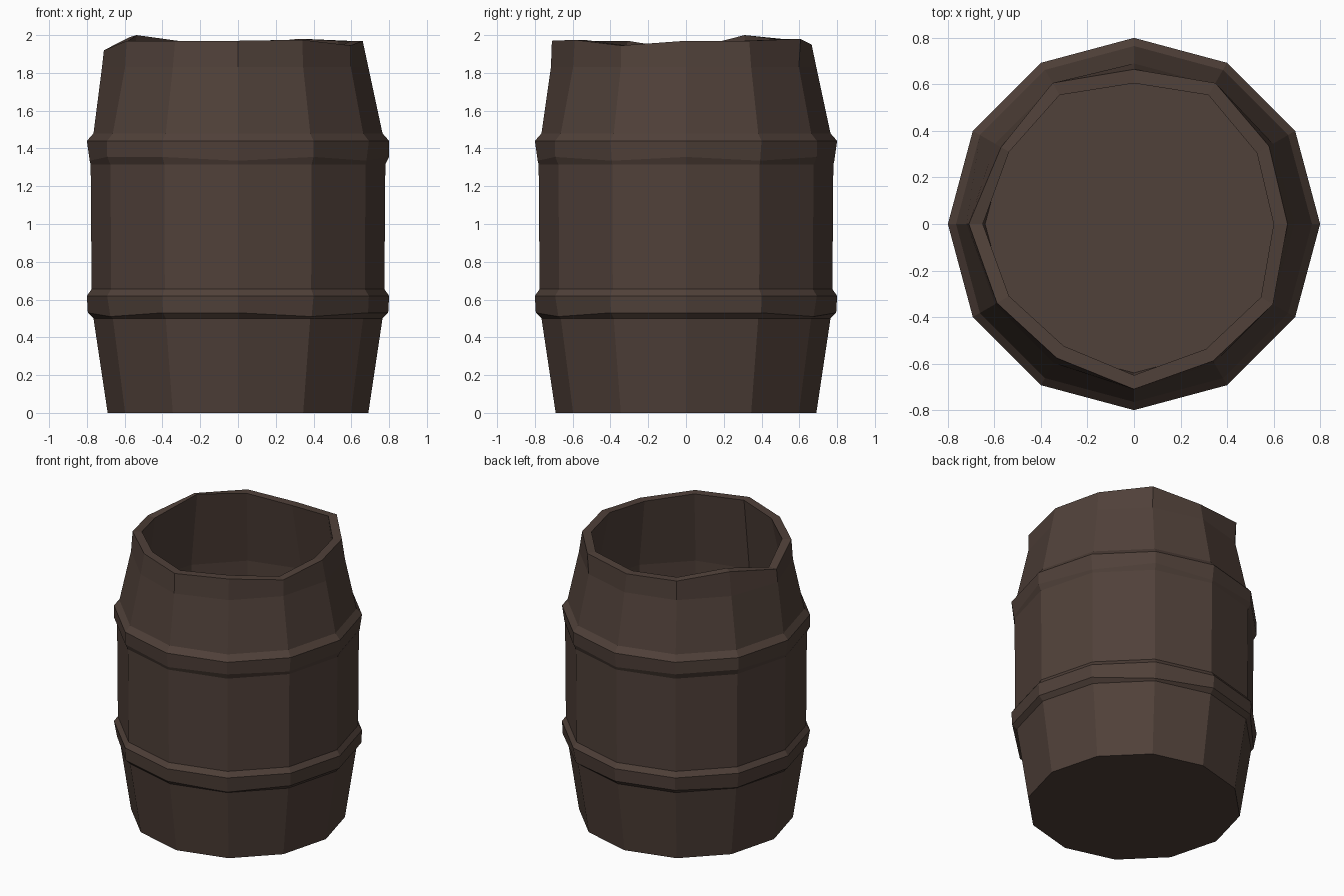
import bpy
import bmesh
from math import cos, sin, pi

if "Cube" in bpy.data.objects:
    bpy.data.objects.remove(bpy.data.objects["Cube"])

SIDES = 12

wood = bpy.data.materials.new("dark_brown_wood")
wood.use_nodes = True
BROWN = (0.08, 0.052, 0.041, 1)
wood.diffuse_color = BROWN
wood.node_tree.nodes["Principled BSDF"].inputs["Base Color"].default_value = BROWN
wood.node_tree.nodes["Principled BSDF"].inputs["Roughness"].default_value = 0.9

# Worn, uneven rim: radius and height of each stave, counter-clockwise from +x
rim_radius = [0.66, 0.67, 0.70, 0.665, 0.70, 0.66, 0.71, 0.68, 0.665, 0.71, 0.68, 0.69]
rim_height = [1.97, 1.97, 1.98, 1.95, 1.97, 1.99, 1.92, 1.97, 1.97, 1.97, 1.975, 1.945]

# Staves where a hoop's lower lip is worn down to the wood
worn_upper = {1, 3, 6, 9, 11}
worn_lower = {2, 5, 7, 10}


def ring(radius, height):
    """Even ring of (radius, height) pairs, one per stave."""
    return [(radius, height)] * SIDES


def lip(radius, height, worn):
    """Lower lip of a hoop, dropping at the worn staves."""
    return [(radius - 0.015, height - 0.02) if i in worn else (radius, height)
            for i in range(SIDES)]


# Outside of the barrel from the foot to below the rim
rings = [
    ring(0.69, 0), ring(0.765, 0.50),
    lip(0.795, 0.53, worn_lower), ring(0.80, 0.62), ring(0.775, 0.655),
    ring(0.78, 1.315),
    lip(0.80, 1.355, worn_upper), ring(0.80, 1.44), ring(0.765, 1.48),
]
shoulder = ring(0.69, 1.83)
shoulder[6] = (0.72, 1.83)
shoulder[9] = (0.715, 1.83)
rings.append(shoulder)

# Rim, then the inside wall down to the floor
rings.append(list(zip(rim_radius, rim_height)))
inner = [(r - 0.06, z) for r, z in zip(rim_radius, rim_height)]
inner[5] = (0.62, 2.0)
rings.append(inner)
rings += [ring(0.71, 1.46), ring(0.72, 0.64), ring(0.64, 0.06)]

# Skin the rings and cap the foot and floor
bm = bmesh.new()
loops = []
for points in rings:
    loops.append([bm.verts.new((r * cos(2 * pi * i / SIDES), r * sin(2 * pi * i / SIDES), z))
                  for i, (r, z) in enumerate(points)])
for low, high in zip(loops, loops[1:]):
    for i in range(SIDES):
        j = (i + 1) % SIDES
        bm.faces.new((low[i], low[j], high[j], high[i]))
bm.faces.new(loops[0][::-1])
bm.faces.new(loops[-1])
bmesh.ops.recalc_face_normals(bm, faces=bm.faces)

mesh = bpy.data.meshes.new("barrel")
bm.to_mesh(mesh)
bm.free()
mesh.materials.append(wood)
barrel = bpy.data.objects.new("barrel", mesh)
bpy.context.collection.objects.link(barrel)
